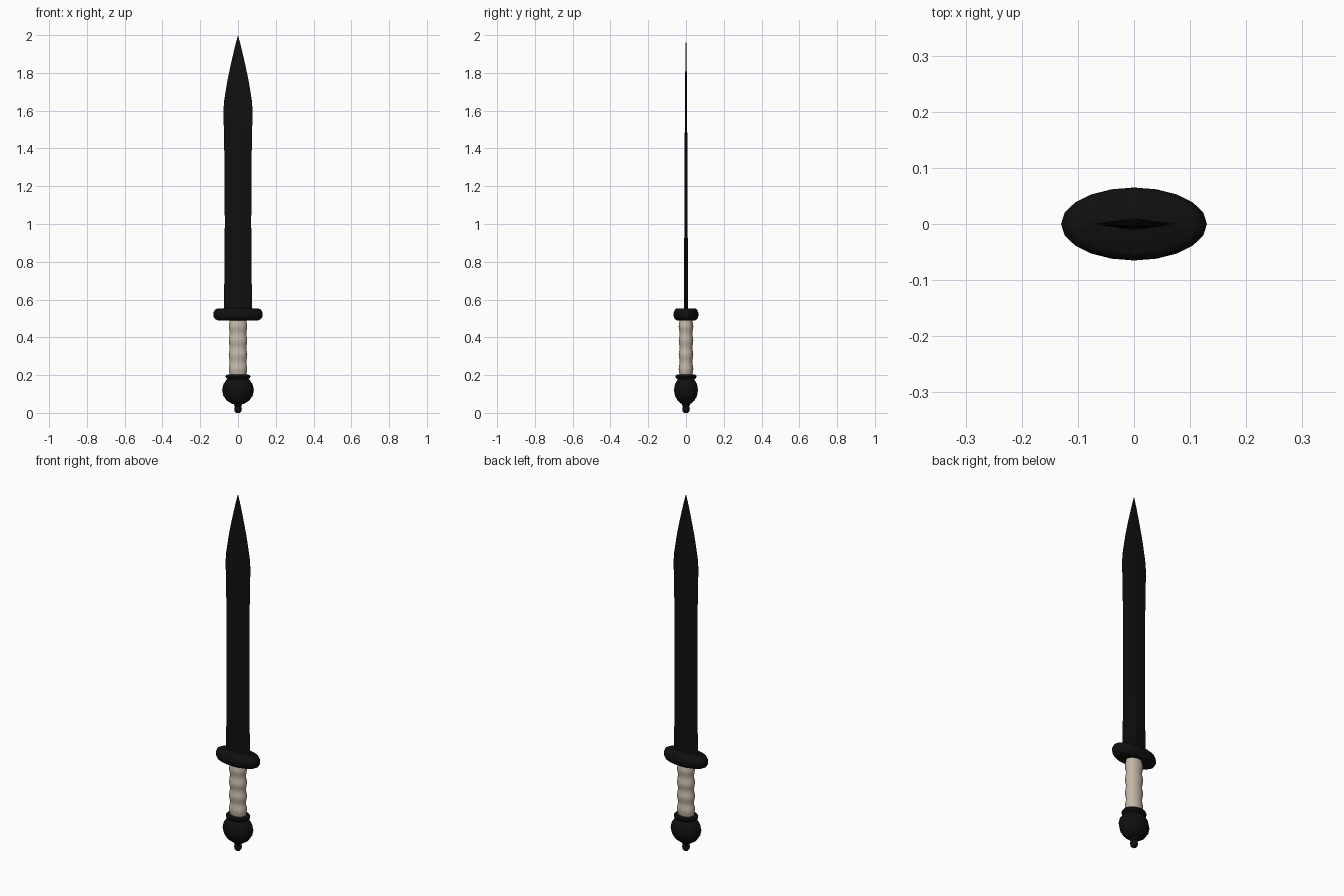
import bpy, bmesh, math

if "Cube" in bpy.data.objects:
    bpy.data.objects.remove(bpy.data.objects["Cube"])


def material(name, rgb):
    m = bpy.data.materials.new(name)
    m.diffuse_color = (*rgb, 1)
    m.use_nodes = True
    m.node_tree.nodes["Principled BSDF"].inputs["Base Color"].default_value = m.diffuse_color
    return m


BLACK = material("black metal", (0.005, 0.005, 0.005))
BONE = material("bone", (0.55, 0.48, 0.38))


def loft(name, profile, sides, mat, smooth=None):
    """Stack elliptical rings (half_x, half_y, z); four sides give a diamond.
    A zero radius closes to a point, other ends get a cap."""
    bm = bmesh.new()
    rings = []
    for rx, ry, z in profile:
        if rx == 0:
            rings.append([bm.verts.new((0, 0, z))])
        else:
            rings.append([bm.verts.new((rx * math.cos(2 * math.pi * i / sides),
                                        ry * math.sin(2 * math.pi * i / sides), z))
                          for i in range(sides)])
    for a, b in zip(rings, rings[1:]):
        for i in range(sides):
            j = (i + 1) % sides
            if len(b) == 1:
                bm.faces.new((a[i], a[j], b[0]))
            elif len(a) == 1:
                bm.faces.new((a[0], b[j], b[i]))
            else:
                bm.faces.new((a[i], a[j], b[j], b[i]))
    for end in (rings[0], rings[-1]):
        if len(end) > 1:
            bm.faces.new(end)
    bmesh.ops.recalc_face_normals(bm, faces=bm.faces)
    me = bpy.data.meshes.new(name)
    bm.to_mesh(me)
    bm.free()
    me.materials.append(mat)
    ob = bpy.data.objects.new(name, me)
    bpy.context.collection.objects.link(ob)
    if smooth:
        bpy.ops.object.select_all(action='DESELECT')
        ob.select_set(True)
        bpy.context.view_layer.objects.active = ob
        bpy.ops.object.shade_smooth_by_angle(angle=math.radians(smooth))
    return ob


# Diamond-section blade, slightly waisted, with a long point
loft("blade", [(0.076, 0.011, 0.53), (0.072, 0.010, 0.72), (0.070, 0.009, 1.0),
               (0.071, 0.008, 1.3), (0.075, 0.0065, 1.5), (0.077, 0.006, 1.6),
               (0.074, 0.0057, 1.65), (0.056, 0.0045, 1.76), (0.037, 0.0035, 1.85),
               (0.016, 0.002, 1.94), (0, 0, 2.0)], 4, BLACK)

# Oval guard with rounded rim
loft("guard", [(0.108, 0.050, 0.49), (0.122, 0.059, 0.497), (0.130, 0.065, 0.511),
               (0.130, 0.065, 0.531), (0.122, 0.059, 0.546), (0.108, 0.050, 0.553)],
     20, BLACK, 40)

# Grip with four finger swells
STEPS = 32
grip = []
for k in range(STEPS + 1):
    t = k / STEPS
    swell = 0.0025 * math.cos(2 * math.pi * 4 * (t - 0.125))
    grip.append((0.0465 + swell, 0.036 + swell, 0.195 + 0.3 * t))
loft("grip", grip, 20, BONE, 40)

# Collar between grip and pommel
loft("collar", [(0.050, 0.042, 0.178), (0.062, 0.053, 0.184), (0.066, 0.056, 0.192),
                (0.062, 0.053, 0.200), (0.050, 0.040, 0.204)], 16, BLACK, 40)

# Ball pommel
N = 8
loft("pommel", [(0, 0, 0.042)] +
     [(0.084 * math.sin(math.pi * k / N), 0.065 * math.sin(math.pi * k / N),
       0.121 - 0.079 * math.cos(math.pi * k / N)) for k in range(1, N)] +
     [(0, 0, 0.2)], 14, BLACK, 40)

# Small end knob
loft("end_knob", [(0.010, 0.010, 0.0), (0.018, 0.018, 0.008), (0.020, 0.020, 0.022),
                  (0.017, 0.017, 0.035), (0.022, 0.022, 0.042), (0.022, 0.022, 0.056)],
     12, BLACK, 40)
